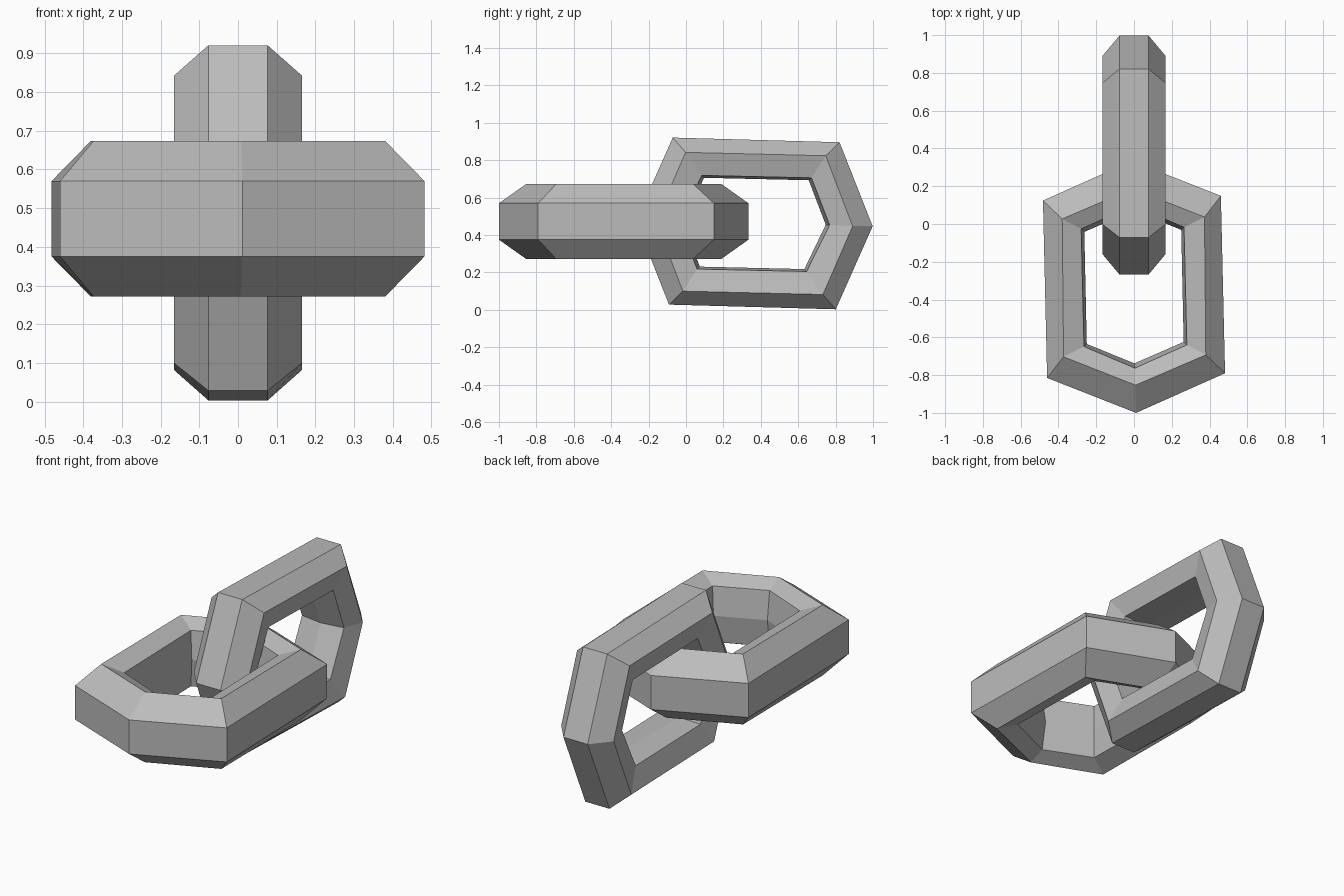
import bpy
import bmesh
from mathutils import Vector

cube = bpy.data.objects.get("Cube")
if cube:
    bpy.data.objects.remove(cube, do_unlink=True)

steel = bpy.data.materials.new("grey_steel")
steel.use_nodes = True
GREY = (0.5, 0.5, 0.5, 1.0)
steel.diffuse_color = GREY
steel.node_tree.nodes["Principled BSDF"].inputs["Base Color"].default_value = GREY


def make_link(name, rings, heights, place):
    """Six-cornered ring with a seven-sided section.
    rings: half outlines from the outer edge to the innermost edge;
    heights: half thickness at each of those outlines."""
    bm = bmesh.new()
    # section runs over the upper side and returns along the lower side
    section = [(r, h) for r, h in zip(rings, heights)]
    section += [(r, -h) for r, h in reversed(list(zip(rings, heights))[:-1])]
    loops = []
    for half, h in section:
        outline = half + [(-u, -v) for u, v in half]
        loops.append([bm.verts.new(place(u, v, h)) for u, v in outline])
    # skin neighbouring outlines around the section
    for i, a in enumerate(loops):
        b = loops[(i + 1) % len(loops)]
        for j in range(len(a)):
            k = (j + 1) % len(a)
            bm.faces.new((a[j], a[k], b[k], b[j]))
    bmesh.ops.recalc_face_normals(bm, faces=bm.faces)
    mesh = bpy.data.meshes.new(name)
    bm.to_mesh(mesh)
    bm.free()
    mesh.materials.append(steel)
    obj = bpy.data.objects.new(name, mesh)
    bpy.context.collection.objects.link(obj)
    return obj


# Front link, lying flat
make_link(
    "flat_chain_link",
    [[(0.482, -0.457), (0.011, -0.667), (-0.46, -0.482)],
     [(0.38, -0.36), (0.008, -0.52), (-0.373, -0.37)],
     [(0.28, -0.307), (0.005, -0.43), (-0.265, -0.316)],
     [(0.263, -0.291), (0.002, -0.405), (-0.25, -0.302)]],
    [0.0975, 0.2015, 0.16, 0.0],
    lambda u, v, w: Vector((u, v - 0.333, w + 0.4725)))

# Back link, standing upright
make_link(
    "upright_chain_link",
    [[(0.456, 0.434), (0.633, -0.015), (0.436, -0.459)],
     [(0.382, 0.362), (0.526, -0.015), (0.367, -0.38)],
     [(0.306, 0.244), (0.403, -0.008), (0.28, -0.257)],
     [(0.291, 0.231), (0.382, -0.007), (0.268, -0.244)]],
    [0.0765, 0.166, 0.133, 0.0],
    lambda u, v, w: Vector((w, u + 0.365, v + 0.462)))
